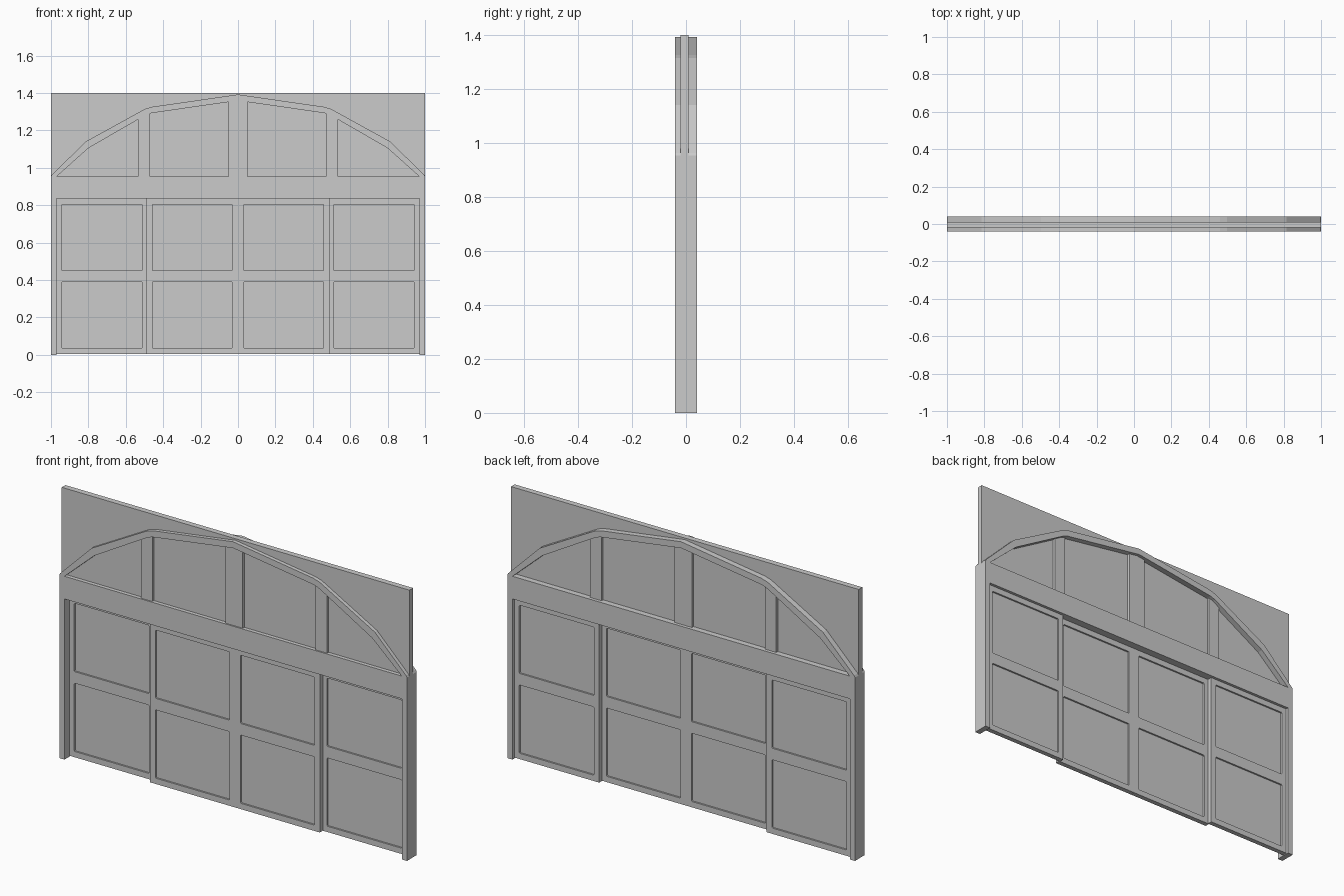
import bpy, bmesh
from mathutils import Matrix

if "Cube" in bpy.data.objects:
    bpy.data.objects.remove(bpy.data.objects["Cube"])


def slab(name, outlines, y0, y1):
    """Extrude closed x/z outlines (first is the outside, the rest holes) from y0 to y1."""
    cu = bpy.data.curves.new(name + "_outline", 'CURVE')
    cu.dimensions = '2D'
    cu.fill_mode = 'BOTH'
    cu.extrude = (y1 - y0) / 2
    for pts in outlines:
        sp = cu.splines.new('POLY')
        sp.points.add(len(pts) - 1)
        for p, (x, z) in zip(sp.points, pts):
            p.co = (x, z, 0, 1)
        sp.use_cyclic_u = True
    tmp = bpy.data.objects.new(name + "_tmp", cu)
    me = bpy.data.meshes.new_from_object(tmp)
    bpy.data.objects.remove(tmp)
    bpy.data.curves.remove(cu)
    me.name = name
    bm = bmesh.new()
    bm.from_mesh(me)
    bmesh.ops.transform(bm, matrix=Matrix.Translation((0, (y0 + y1) / 2, 0)) @ Matrix.Rotation(1.5707963, 4, 'X'),
                        verts=bm.verts)
    bmesh.ops.remove_doubles(bm, verts=bm.verts, dist=1e-5)
    bmesh.ops.recalc_face_normals(bm, faces=bm.faces)
    for f in bm.faces:
        f.smooth = False
    bm.to_mesh(me)
    bm.free()
    ob = bpy.data.objects.new(name, me)
    bpy.context.collection.objects.link(ob)
    return ob


def rect(x0, x1, z0, z1):
    return [(x0, z0), (x1, z0), (x1, z1), (x0, z1)]


def clipped(x0, x1, z0, z1, c=0.004):
    """Rectangle with tiny clipped corners."""
    return [(x0 + c, z0), (x1 - c, z0), (x1, z0 + c), (x1, z1 - c),
            (x1 - c, z1), (x0 + c, z1), (x0, z1 - c), (x0, z0 + c)]


def mirrored(half):
    """Left half of a path, ending on x = 0, completed to the right."""
    return half + [(-x, z) for x, z in reversed(half[:-1])]


# Posts and header in one piece
slab("door_frame", [mirrored([(-1, 0), (-1, 0.953), (0, 0.953)]) +
                    [(0.97, 0), (0.97, 0.835), (-0.97, 0.835), (-0.97, 0)]], -0.04, 0.04)

# Arch over the header
outer = mirrored([(-1, 0.953), (-0.995, 0.962), (-0.815, 1.14), (-0.497, 1.315), (-0.46, 1.326), (0, 1.392)])
inner = mirrored([(-0.97, 0.953), (-0.80, 1.105), (-0.495, 1.281), (-0.465, 1.292), (0, 1.359)])
slab("arch", [outer + inner[::-1]], -0.04, 0.04)

# Wall panel behind the arch
slab("upper_panel", [rect(-1, 1, 0.95, 1.4)], -0.02, 0.01)

# Mullions, tops hidden inside the arch
slab("mullion_centre", [[(-0.05, 0.95), (0.05, 0.95), (0.05, 1.36), (0, 1.37), (-0.05, 1.36)]], -0.033, 0.023)
for side, s in (("left", -1), ("right", 1)):
    slab("mullion_" + side, [[(s * 0.47, 0.95), (s * 0.535, 0.95), (s * 0.535, 1.27), (s * 0.47, 1.30)]],
         -0.033, 0.023)

# Sliding doors: outer pair on the rear track, inner pair on the front track
for i, (x0, x1, y0, y1) in enumerate([(-0.972, -0.482, 0.0, 0.025), (-0.488, -0.001, -0.025, 0.0),
                                      (0.001, 0.488, -0.025, 0.0), (0.482, 0.972, 0.0, 0.025)]):
    a, b = x0 + 0.03, x1 - 0.03
    slab(f"door_{i + 1}_frame", [rect(x0, x1, 0.005, 0.836),
                                 clipped(a, b, 0.035, 0.39), clipped(a, b, 0.45, 0.805)], y0, y1)
    for row, (z0, z1) in (("lower", (0.03, 0.395)), ("upper", (0.445, 0.81))):
        slab(f"door_{i + 1}_{row}_pane", [rect(a - 0.005, b + 0.005, z0, z1)], y0 + 0.009, y1 - 0.009)
